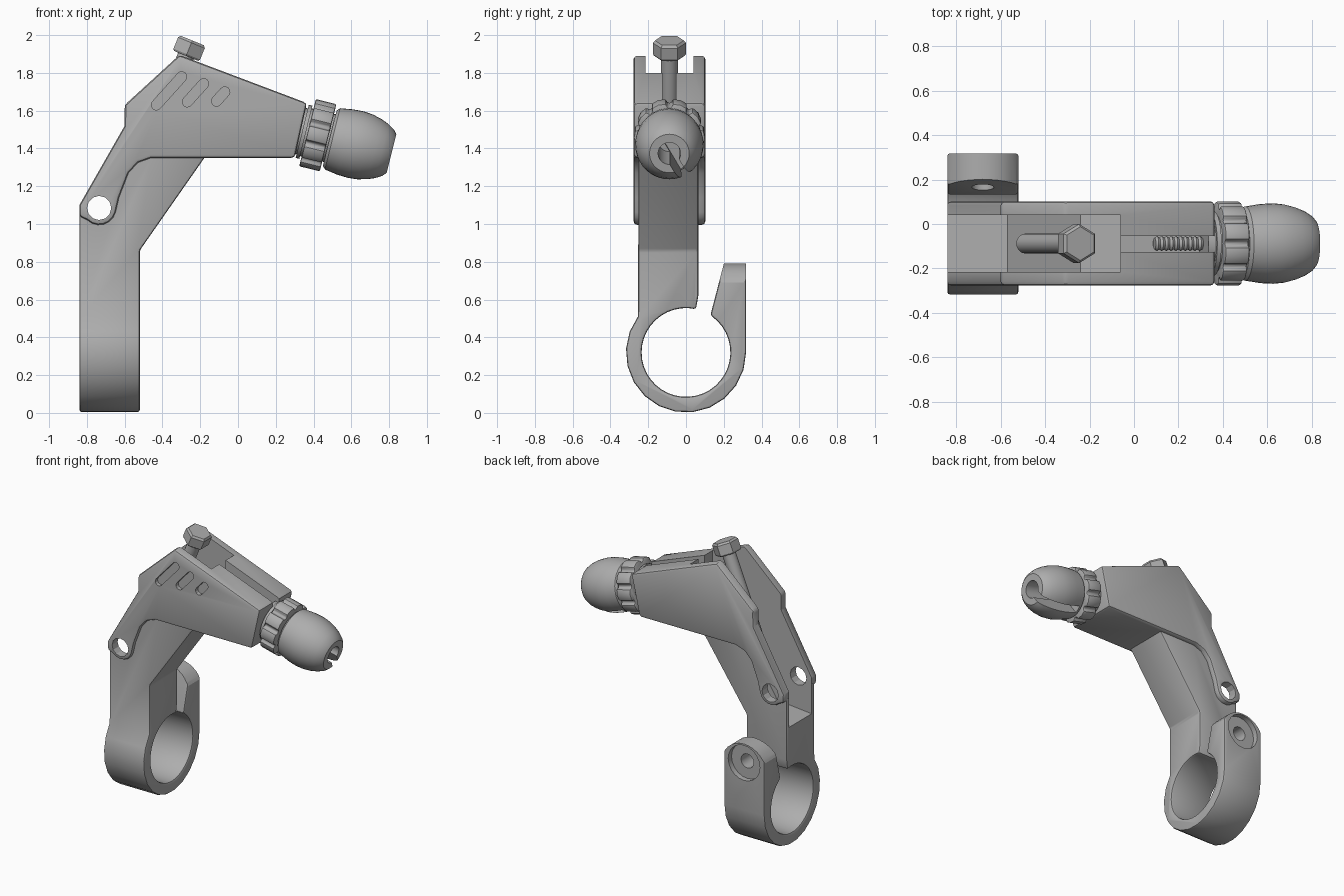
import bpy, bmesh
from math import sin, cos, radians, pi
from mathutils import Matrix, Vector

old = bpy.data.objects.get("Cube")
if old:
    bpy.data.objects.remove(old, do_unlink=True)

grey = bpy.data.materials.new("satin_grey")
grey.use_nodes = True
grey.diffuse_color = (0.42, 0.42, 0.42, 1)
grey.node_tree.nodes["Principled BSDF"].inputs["Base Color"].default_value = (0.42, 0.42, 0.42, 1)


def frame(u, v, w, origin=(0, 0, 0)):
    m = Matrix((u, v, w)).transposed().to_4x4()
    m.translation = Vector(origin)
    return m


FRONT = frame((1, 0, 0), (0, 0, 1), (0, 1, 0))   # outline in x, z; depth in y
SIDE = frame((0, 1, 0), (0, 0, 1), (1, 0, 0))    # outline in y, z; depth in x


def axis_frame(direction, origin):
    d = Vector(direction).normalized()
    u = Vector((0, 1, 0))
    return frame(u, d.cross(u), d, origin)


def make(name, bm, place):
    bm.transform(place)
    bmesh.ops.recalc_face_normals(bm, faces=bm.faces)
    mesh = bpy.data.meshes.new(name)
    bm.to_mesh(mesh)
    bm.free()
    mesh.materials.append(grey)
    ob = bpy.data.objects.new(name, mesh)
    bpy.context.collection.objects.link(ob)
    return ob


def loft(name, rings, place):
    bm = bmesh.new()
    loops = [[bm.verts.new(p) for p in ring] for ring in rings]
    n = len(loops[0])
    for a, b in zip(loops, loops[1:]):
        for i in range(n):
            j = (i + 1) % n
            bm.faces.new((a[i], a[j], b[j], b[i]))
    bm.faces.new(loops[0])
    bm.faces.new(loops[-1])
    return make(name, bm, place)


def prism(name, pts, place, lo, hi):
    return loft(name, [[(a, b, c) for a, b in pts] for c in (lo, hi)], place)


def arc(cx, cy, r, start, end, n):
    angles = [radians(start + (end - start) * i / n) for i in range(n + 1)]
    return [(cx + r * cos(a), cy + r * sin(a)) for a in angles]


def lathe(name, profile, place, n=32):
    return loft(name, [[(x, y, s) for x, y in arc(0, 0, r, 0, 360, n)[:-1]]
                       for s, r in profile], place)


def apply(ob, kind, **settings):
    mod = ob.modifiers.new(kind, kind)
    for key, value in settings.items():
        setattr(mod, key, value)
    bpy.context.view_layer.objects.active = ob
    bpy.ops.object.modifier_apply(modifier=mod.name)


def combine(ob, other, operation):
    apply(ob, 'BOOLEAN', object=other, operation=operation, solver='EXACT')
    bpy.data.objects.remove(other, do_unlink=True)


def bevel(ob, width):
    apply(ob, 'BEVEL', width=width, segments=2, limit_method='ANGLE')


def smooth(ob):
    bpy.ops.object.select_all(action='DESELECT')
    ob.select_set(True)
    bpy.context.view_layer.objects.active = ob
    bpy.ops.object.shade_smooth_by_angle(angle=radians(28))


# Stem with split clamp ring and ear
ring_z = 0.32
side_outline = (arc(0, ring_z, 0.318, 143, 360, 13)
                + [(0.318, 0.8), (0.203, 0.8), (0.13, 0.52)]
                + arc(0, ring_z, 0.235, 54, -283, 36)
                + [(0.065, 0.62), (0.065, 1.8), (-0.25, 1.8)])
body = prism("bracket_body", side_outline, SIDE, -1.2, 0.4)
arm_outline = [(-0.84, -0.1), (-0.84, 1.05), (-0.61, 1.45), (-0.1, 1.45),
               (-0.15, 1.39), (-0.52, 0.86), (-0.52, -0.1)]
combine(body, prism("arm_limit", arm_outline, FRONT, -0.6, 0.6), 'INTERSECT')
bevel(body, 0.014)

# Wider head with cheeks and pivot bosses
hole = (-0.735, 1.085)
cheek_outline = ([(-0.84, 1.1), (-0.84, 1.04)] + arc(*hole, 0.09, 225, 345, 6)
                 + [(-0.63, 1.14), (-0.58, 1.27), (-0.53, 1.325), (-0.46, 1.35),
                    (0.30, 1.35), (0.365, 1.64), (-0.31, 1.895), (-0.6, 1.63), (-0.6, 1.52)])
head = prism("head", cheek_outline, FRONT, -0.277, 0.102)
bevel(head, 0.018)
combine(body, head, 'UNION')

# Open channel, cable slot and pivot hole
channel = [(-1, 0.83), (-0.57, 0.87), (-0.24, 1.4), (-0.06, 1.4), (-0.06, 2.2), (-1, 2.2)]
combine(body, prism("channel", channel, FRONT, -0.215, 0.04), 'DIFFERENCE')
cable_slot = [(-0.2, 1.575), (0.5, 1.405), (0.5, 2), (-0.2, 2)]
combine(body, prism("cable_slot", cable_slot, FRONT, -0.125, -0.053), 'DIFFERENCE')
combine(body, prism("pivot_hole", arc(*hole, 0.064, 0, 360, 12)[:-1], FRONT, -0.5, 0.5), 'DIFFERENCE')

# Slanted recesses on the front cheek
for x, z, half in ((-0.365, 1.705, 0.1), (-0.225, 1.695, 0.065), (-0.092, 1.675, 0.033)):
    dx, dz = half * cos(radians(48)), half * sin(radians(48))
    capsule = arc(x + dx, z + dz, 0.027, -42, 138, 6) + arc(x - dx, z - dz, 0.027, 138, 318, 6)
    combine(body, prism("recess", capsule, FRONT, -0.4, -0.25), 'DIFFERENCE')

# Ear: rounded top, bolt hole and counterbore
ear_x = -0.68
ear_top = arc(ear_x, 0.61, 0.18, 0, 180, 16) + [(-0.86, 1.0), (-0.5, 1.0)]
combine(body, prism("ear_rounding", ear_top, FRONT, 0.11, 0.5), 'DIFFERENCE')
for radius, near in ((0.05, 0.1), (0.125, 0.28)):
    disc = arc(ear_x, 0.655, radius, 0, 360, 20)[:-1]
    combine(body, prism("ear_bore", disc, FRONT, near, 0.5), 'DIFFERENCE')
smooth(body)

# Adjuster bolt between the cheeks
bolt = axis_frame((0.38, 0, 0.925), (-0.275, -0.088, 1.89))
bolt_head = lathe("bolt_head", [(0, 0.08), (0.01, 0.088), (0.075, 0.088), (0.088, 0.076)], bolt, 6)
smooth(bolt_head)
shank = lathe("bolt_shank", [(-0.58, 0.03), (-0.56, 0.045), (0.01, 0.045)], bolt, 20)
smooth(shank)

# Cable adjuster: threaded barrel, flanges and knurled collar
cable = axis_frame((0.97, 0, -0.24), (0.4225, -0.088, 1.47))
threads = [(-0.34 + 0.011 * i, 0.034 if i % 2 else 0.027) for i in range(27)]
smooth(lathe("threaded_barrel", threads, cable, 16))
flange = [(-0.12, 0.125), (-0.085, 0.125), (-0.085, 0.145), (-0.065, 0.145),
          (-0.065, 0.13), (0.08, 0.13)]
smooth(lathe("adjuster_flange", flange, cable))
teeth = []
for i in range(10):
    for offset, r in ((-12, 0.185), (0, 0.189), (12, 0.185), (15, 0.165), (21, 0.165)):
        a = radians(36 * i + offset)
        teeth.append((r * cos(a), r * sin(a)))
collar = prism("knurled_collar", teeth, cable, -0.056, 0.056)
bevel(collar, 0.008)
smooth(collar)

# Rounded end cap with cable hole and side slot
cap_profile = [(0.065, 0.15), (0.08, 0.167), (0.15, 0.178), (0.21, 0.181), (0.26, 0.176),
               (0.31, 0.163), (0.35, 0.147), (0.385, 0.125), (0.402, 0.105)]
cap = lathe("end_cap", cap_profile, cable, 40)
combine(cap, lathe("cap_bore", [(0.12, 0.06), (0.6, 0.06)], cable, 24), 'DIFFERENCE')
slit = [(-0.028, 0), (0.028, 0), (0.028, -0.3), (-0.028, -0.3)]
combine(cap, prism("cap_slit", slit, cable @ Matrix.Rotation(radians(30), 4, 'Z'), 0.1, 0.6), 'DIFFERENCE')
smooth(cap)
